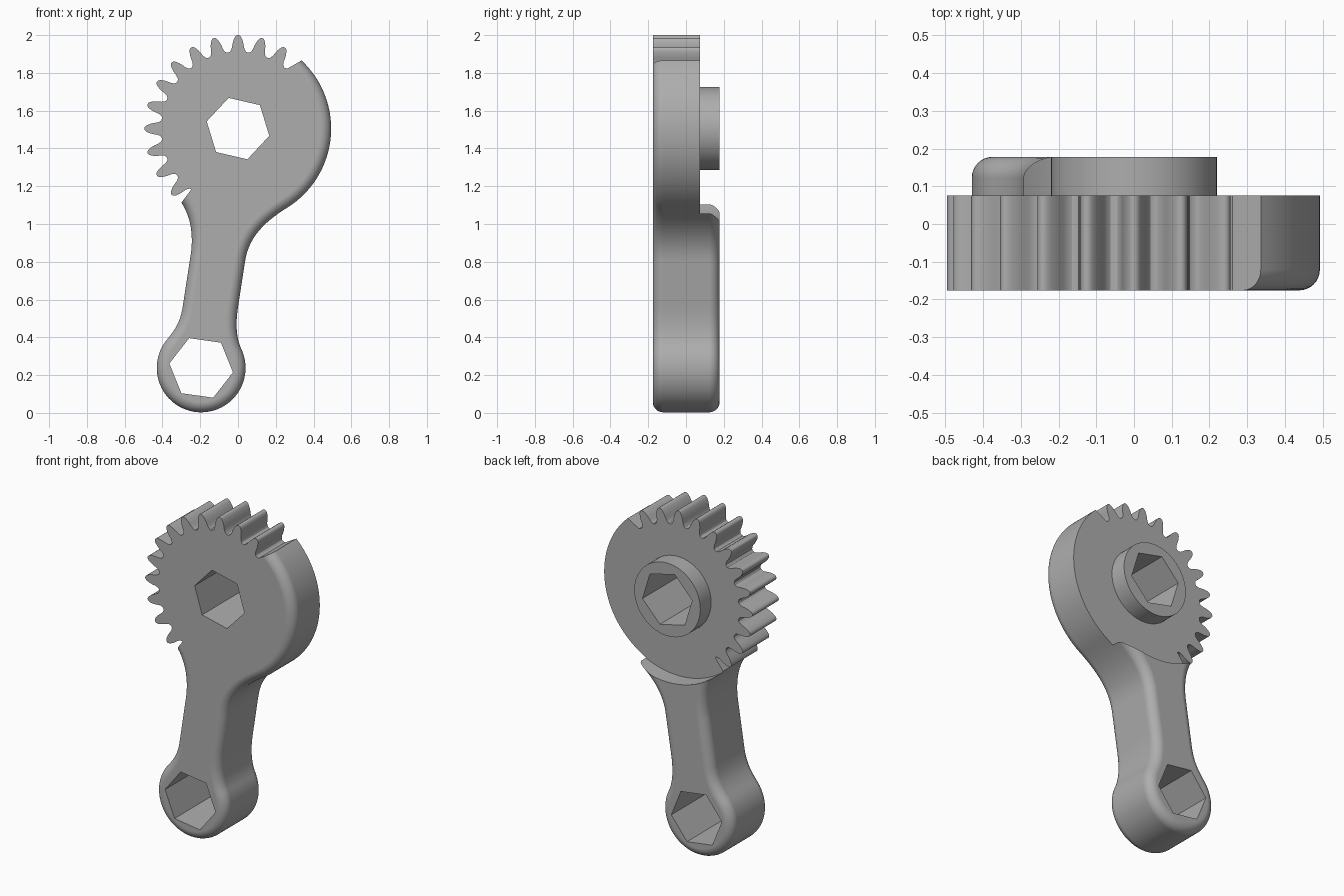
import bpy
import bmesh
from math import sin, cos, pi, radians
from mathutils import Vector

if "Cube" in bpy.data.objects:
    bpy.data.objects.remove(bpy.data.objects["Cube"])

GEAR, BOSS = Vector((0, 1.505)), Vector((-0.195, 0.238))
R_DISC, R_BOSS, R_COLLAR = 0.493, 0.235, 0.22
FRONT, STEP, BACK = -0.176, 0.075, 0.178
FILLET, SEGS = 0.055, 8

steel = bpy.data.materials.new("plain grey")
steel.use_nodes = True
grey = (0.42, 0.42, 0.42, 1)
steel.diffuse_color = grey
steel.node_tree.nodes["Principled BSDF"].inputs["Base Color"].default_value = grey


def polar(c, r, deg):
    return c + Vector((cos(radians(deg)), sin(radians(deg)))) * r


def arc(c, r, a, b, n):
    return [polar(c, r, a + (b - a) * i / n) for i in range(n + 1)]


def bend(*ctrl, n=14):
    """Cubic curve without its first and last points."""
    p = [Vector(q) for q in ctrl]
    out = []
    for i in range(1, n):
        t = i / n
        s = 1 - t
        out.append(p[0]*s**3 + p[1]*3*s*s*t + p[2]*3*s*t*t + p[3]*t**3)
    return out


def loft(name, layers):
    """Closed solid from equal loops, each given as (y, points)."""
    bm = bmesh.new()
    rings = [[bm.verts.new((p.x, y, p.y)) for p in pts] for y, pts in layers]
    n = len(rings[0])
    for a, b in zip(rings, rings[1:]):
        for i in range(n):
            bm.faces.new((a[i], a[(i + 1) % n], b[(i + 1) % n], b[i]))
    bm.faces.new(rings[0])
    bm.faces.new(rings[-1])
    bmesh.ops.recalc_face_normals(bm, faces=bm.faces)
    me = bpy.data.meshes.new(name)
    bm.to_mesh(me)
    bm.free()
    me.materials.append(steel)
    ob = bpy.data.objects.new(name, me)
    bpy.context.collection.objects.link(ob)
    return ob


def prism(name, c, r, sides, turn, y0, y1):
    pts = [polar(c, r, turn + 360 * i / sides) for i in range(sides)]
    return loft(name, [(y0, pts), (y1, pts)])


def combine(ob, other, operation):
    bpy.context.view_layer.objects.active = ob
    mod = ob.modifiers.new("combine", "BOOLEAN")
    mod.operation, mod.solver, mod.object = operation, "EXACT", other
    bpy.ops.object.modifier_apply(modifier=mod.name)
    bpy.data.objects.remove(other)


# Outline, clockwise: plain disc edge, arm, lower boss, arm, gear teeth
disc = arc(GEAR, R_DISC, 47, -58, 48)
boss = arc(BOSS, R_BOSS, 25, -220, 56)
r_top, r_low = Vector((0.037, 0.8)), Vector((0.0, 0.56))
l_low, l_top = Vector((-0.293, 0.56)), Vector((-0.25, 0.84))
neck = polar(GEAR, R_DISC, 232.6)
smooth = disc + bend(disc[-1], (0.142, 1.013), (0.055, 0.93), r_top)
smooth += [r_top, r_low] + bend(r_low, (-0.012, 0.48), (-0.012, 0.402), boss[0])
smooth += boss + bend(boss[-1], (-0.325, 0.449), (-0.305, 0.49), l_low)
smooth += [l_low, l_top] + bend(l_top, (-0.237, 0.93), (-0.245, 1.03), neck) + [neck]

# Half tooth: radius and half angle, from root to tip
flank = [(0.408, 6.2), (0.416, 5.1), (0.43, 4.3), (0.447, 3.8),
         (0.463, 3.2), (0.478, 2.4), (0.488, 1.7), (0.494, 0.9)]
teeth = [polar(GEAR, 0.406, 232.5)]
for k in range(12):
    mid = 225 - 15 * k
    teeth += [polar(GEAR, r, mid + h) for r, h in flank]
    teeth += [polar(GEAR, 0.496, mid)]
    teeth += [polar(GEAR, r, mid - h) for r, h in reversed(flank)]
    teeth += [polar(GEAR, 0.406, mid - 7.5)]
teeth += [polar(GEAR, 0.411, 50.6)]
outline = smooth + teeth

# Inward direction per point; teeth stay sharp, the end corners slide
inward = []
last = len(smooth) - 1
for i in range(len(outline)):
    if i > last:
        d = Vector((0, 0))
    elif i == 0:
        d = (teeth[-1] - outline[0]).normalized()
    elif i == last:
        d = (teeth[0] - outline[i]).normalized()
    else:
        t = (outline[i + 1] - outline[i - 1]).normalized()
        d = Vector((t.y, -t.x))
    inward.append(d)


def inset(amount):
    return [p + d * amount for p, d in zip(outline, inward)]


# Body with rounded front and back rims
angles = [pi / 2 * i / SEGS for i in range(SEGS + 1)]
layers = [(FRONT + FILLET * (1 - sin(a)), inset(FILLET * (1 - cos(a))))
          for a in reversed(angles)]
layers += [(BACK - FILLET * (1 - sin(a)), inset(FILLET * (1 - cos(a))))
           for a in angles]
body = loft("gear_lever", layers)

# Step behind the gear, raised collar, and the two hexagonal holes
combine(body, prism("step_cutter", GEAR, 0.4975, 128, 0, STEP, 0.4), "DIFFERENCE")
combine(body, prism("collar", GEAR, R_COLLAR, 72, 0, 0, BACK), "UNION")
combine(body, prism("upper_hole", GEAR, 0.17, 6, -13, -0.5, 0.5), "DIFFERENCE")
combine(body, prism("lower_hole", BOSS, 0.17, 6, -8, -0.5, 0.5), "DIFFERENCE")

# Smooth shading with sharp edges kept, flat faces kept flat
bpy.ops.object.select_all(action="DESELECT")
body.select_set(True)
bpy.context.view_layer.objects.active = body
bpy.ops.object.shade_smooth_by_angle(angle=radians(30))
weighted = body.modifiers.new("flat faces", "WEIGHTED_NORMAL")
weighted.keep_sharp = True
